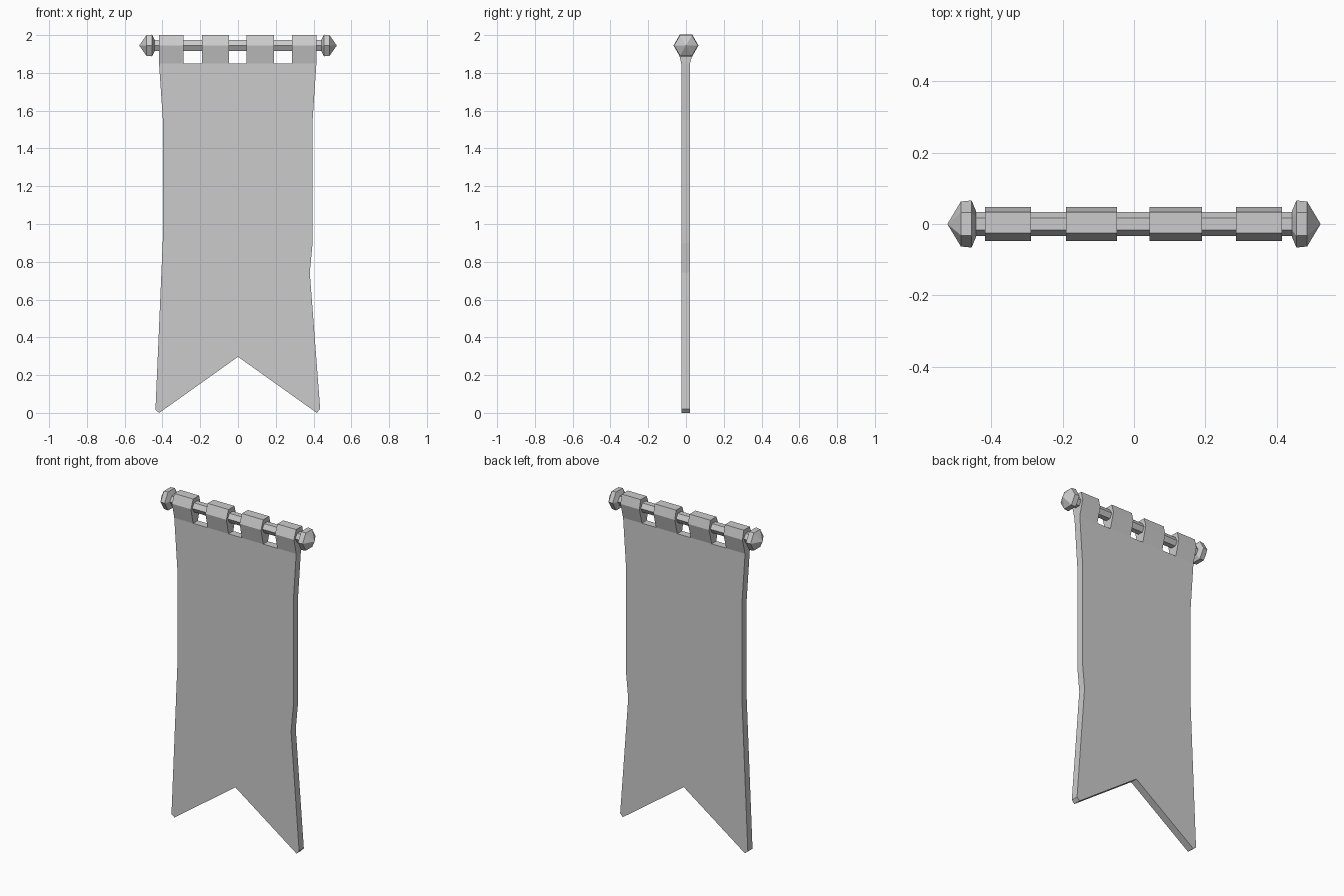
import bpy, bmesh, math
from mathutils import Vector

cube = bpy.data.objects.get("Cube")
if cube:
    bpy.data.objects.remove(cube, do_unlink=True)

grey = bpy.data.materials.new("plain grey")
grey.use_nodes = True
colour = (0.6, 0.6, 0.6, 1)
grey.diffuse_color = colour
grey.node_tree.nodes["Principled BSDF"].inputs["Base Color"].default_value = colour

ROD_Z = 1.945


def finish(name, bm):
    bmesh.ops.recalc_face_normals(bm, faces=bm.faces)
    mesh = bpy.data.meshes.new(name)
    bm.to_mesh(mesh)
    bm.free()
    mesh.materials.append(grey)
    obj = bpy.data.objects.new(name, mesh)
    bpy.context.collection.objects.link(obj)
    return obj


def extrude(name, points, offset):
    """Solid from a flat outline pushed along an offset."""
    bm = bmesh.new()
    face = bm.faces.new([bm.verts.new(p) for p in points])
    result = bmesh.ops.extrude_face_region(bm, geom=[face], use_keep_orig=True)
    moved = [v for v in result["geom"] if isinstance(v, bmesh.types.BMVert)]
    bmesh.ops.translate(bm, verts=moved, vec=Vector(offset))
    return finish(name, bm)


def hex_lathe(name, rings):
    """Six-sided solid along x, from (x, radius) rings."""
    bm = bmesh.new()
    loops = []
    for x, r in rings:
        loops.append([bm.verts.new((x, r * math.cos(i * math.pi / 3),
                                    ROD_Z + r * math.sin(i * math.pi / 3)))
                      for i in range(6)])
    for a, b in zip(loops, loops[1:]):
        for i in range(6):
            j = (i + 1) % 6
            bm.faces.new((a[i], a[j], b[j], b[i]))
    bm.faces.new(loops[0])
    bm.faces.new(loops[-1])
    bmesh.ops.remove_doubles(bm, verts=bm.verts, dist=0.0005)
    return finish(name, bm)


# Cloth with a swallowtail bottom and a nick in its left edge
outline = [(-0.418, 1.85), (-0.397, 1.54), (-0.397, 0.94), (-0.437, 0.016),
           (-0.417, 0), (0, 0.297), (0.417, 0), (0.435, 0.02),
           (0.38, 0.743), (0.395, 0.9), (0.395, 1.55), (0.415, 1.85)]
extrude("cloth", [(x, -0.025, z) for x, z in outline], (0, 0.046, 0))

# Hanging loops wrapped over the rod
section = [(-0.025, 1.85), (-0.047, ROD_Z), (-0.025, 2),
           (0.033, 2), (0.047, ROD_Z), (0.021, 1.85)]
spans = [(-0.418, -0.289), (-0.19, -0.047), (0.044, 0.19), (0.286, 0.415)]
for n, (x0, x1) in enumerate(spans, 1):
    extrude(f"hanging_loop_{n}", [(x0, y, z) for y, z in section], (x1 - x0, 0, 0))

# Rod and pointed end caps
hex_lathe("rod", [(-0.46, 0.033), (0.46, 0.033)])
for side, s in (("left", 1), ("right", -1)):
    hex_lathe(f"{side}_finial", [(s * 0.442, 0.035), (s * 0.455, 0.066),
                                 (s * 0.485, 0.063), (s * 0.523, 0.0001)])
